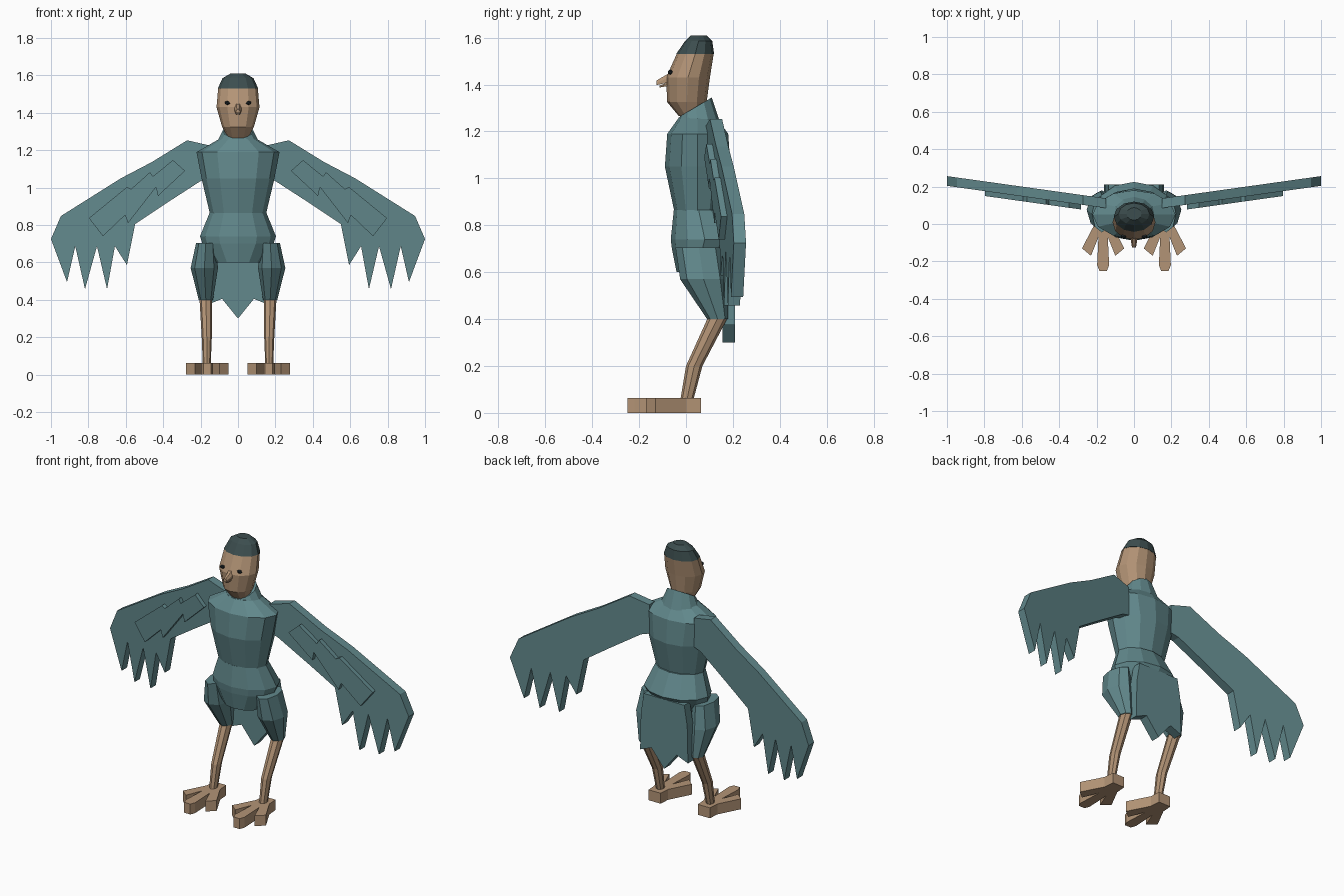
import bpy, bmesh, math
from mathutils import Vector

cube = bpy.data.objects.get("Cube")
if cube:
    bpy.data.objects.remove(cube, do_unlink=True)


def material(name, rgb):
    m = bpy.data.materials.new(name)
    m.use_nodes = True
    m.diffuse_color = (*rgb, 1)
    m.node_tree.nodes["Principled BSDF"].inputs["Base Color"].default_value = (*rgb, 1)
    return m


TEAL = material("teal feathers", (0.122, 0.25, 0.265))
TAN = material("tan skin", (0.45, 0.295, 0.18))
DARK = material("dark slate", (0.045, 0.075, 0.077))
EYE = material("eye black", (0.015, 0.022, 0.026))


def finish(name, bm, mat):
    bmesh.ops.recalc_face_normals(bm, faces=bm.faces)
    mesh = bpy.data.meshes.new(name)
    bm.to_mesh(mesh)
    bm.free()
    mesh.materials.append(mat)
    ob = bpy.data.objects.new(name, mesh)
    bpy.context.collection.objects.link(ob)
    return ob


def mirror(ob):
    """Add the matching part on the other side of the body."""
    mod = ob.modifiers.new("mirror", 'MIRROR')
    mod.use_axis[0] = True
    mod.use_mirror_merge = False


def loft(name, rings, sides, mat, cx=0.0):
    """Skin elliptical rings: (x offset, z, y front, y back, half width, rise to the back)."""
    bm = bmesh.new()
    loops = []
    for dx, z, y0, y1, rx, rise in rings:
        loop = []
        for i in range(sides):
            a = 2 * math.pi * i / sides
            c = math.cos(a)
            loop.append(bm.verts.new((cx + dx + rx * math.sin(a),
                                      (y0 + y1) / 2 - c * (y1 - y0) / 2,
                                      z + rise * (1 - c) / 2)))
        loops.append(loop)
    for a, b in zip(loops, loops[1:]):
        for i in range(sides):
            j = (i + 1) % sides
            bm.faces.new((a[i], a[j], b[j], b[i]))
    bm.faces.new(loops[0])
    bm.faces.new(loops[-1])
    return finish(name, bm, mat)


def slab(name, outline, near, far, mat):
    """Solid between two mappings of one flat outline."""
    bm = bmesh.new()
    a = [bm.verts.new(near(u, v)) for u, v in outline]
    b = [bm.verts.new(far(u, v)) for u, v in outline]
    bm.faces.new(a)
    bm.faces.new(b)
    for i in range(len(a)):
        j = (i + 1) % len(a)
        bm.faces.new((a[i], a[j], b[j], b[i]))
    return finish(name, bm, mat)


# Torso, flared hips and tilted collar
loft("torso", [(0, .86, -.05, .15, .15, 0),
               (0, 1.05, -.09, .19, .195, 0),
               (0, 1.19, -.08, .18, .222, 0),
               (0, 1.26, -.03, .13, .10, 0)], 12, TEAL)
loft("hips", [(0, .60, -.04, .13, .118, 0),
              (0, .70, -.06, .20, .19, 0),
              (0, .74, -.065, .225, .203, 0),
              (0, .865, -.052, .16, .152, 0)], 12, TEAL)
loft("collar", [(0, 1.22, -.045, .145, .12, .02),
                (0, 1.265, -.025, .11, .082, .08)], 12, TEAL)

# Head, cap and beak
loft("head", [(0, 1.265, -.03, .075, .06, .02),
              (0, 1.325, -.08, .088, .085, 0),
              (0, 1.43, -.085, .102, .115, 0),
              (0, 1.53, -.04, .118, .106, 0)], 12, TAN)
loft("cap", [(0, 1.53, -.042, .12, .108, 0),
             (0, 1.585, -.005, .112, .083, 0),
             (0, 1.61, .02, .088, .04, 0)], 12, DARK)


def beak_part(name, z0, z1, tip_z, tip_y, width):
    outline = [(-width, z0), (width, z0), (width, (z0 + z1) / 2),
               (width / 2, z1), (-width / 2, z1), (-width, (z0 + z1) / 2)]
    mid = (z0 + z1) / 2
    slab(name, outline, lambda x, z: (x, -.07, z),
         lambda x, z: (x * .55, tip_y, tip_z + (z - mid) * .5), TAN)


beak_part("upper_beak", 1.41, 1.45, 1.408, -.125, .02)
beak_part("lower_beak", 1.395, 1.412, 1.392, -.112, .014)

# Eyes
bm = bmesh.new()
bmesh.ops.create_icosphere(bm, subdivisions=1, radius=1)
for v in bm.verts:
    v.co = Vector((.057 + v.co.x * .016, -.067 + v.co.y * .012, 1.453 + v.co.z * .011))
mirror(finish("eyes", bm, EYE))

# Thighs and shins
mirror(loft("thighs", [(0, .40, .09, .18, .038, 0),
                       (.008, .57, -.025, .175, .073, 0),
                       (0, .705, -.045, .155, .052, 0)], 8, TEAL, .172))
mirror(loft("shins", [(0, .05, -.025, .03, .021, 0),
                      (0, .20, 0, .07, .027, 0),
                      (.005, .41, .095, .18, .034, 0)], 8, TAN, .167))

# Three-toed feet
half = [(.04, .065), (.045, 0), (.113, -.13), (.065, -.17),
        (.025, -.07), (.032, -.22), (.02, -.25)]
foot = half + [(-x, y) for x, y in reversed(half)]
mirror(slab("feet", foot, lambda x, y: (x + .165, y, 0),
            lambda x, y: (x + .165, y, .063), TAN))

# Tail plate
half = [(0, .30), (.085, .405), (.16, .375), (.155, .60), (.135, .72)]
tail = half + [(-x, z) for x, z in reversed(half[1:])]
slab("tail", tail, lambda x, z: (x, .155, z), lambda x, z: (x, .21, z), TEAL)


# Wings sweep back toward the tips
def wing_plane(offset):
    return lambda x, z: (x, .085 + .14 * (x - .15) + offset, z)


wing = [(.15, 1.225), (.272, 1.253), (.46, 1.137), (.626, 1.05), (.947, .848),
        (1, .725), (.914, .495), (.87, .687), (.818, .457), (.754, .687),
        (.70, .457), (.658, .687), (.594, .586), (.55, .805), (.39, .912),
        (.20, 1.035), (.15, 1.05)]
mirror(slab("wings", wing, wing_plane(0), wing_plane(.052), TEAL))

# Short covert feathers on the front of each wing
coverts = [(.348, 1.147), (.283, 1.09), (.428, .955), (.438, 1.003),
           (.588, .81), (.604, .853), (.722, .74), (.797, .837),
           (.594, 1.003), (.572, .992), (.47, 1.083), (.455, 1.06)]
mirror(slab("wing_coverts", coverts, wing_plane(-.026), wing_plane(.01), TEAL))
